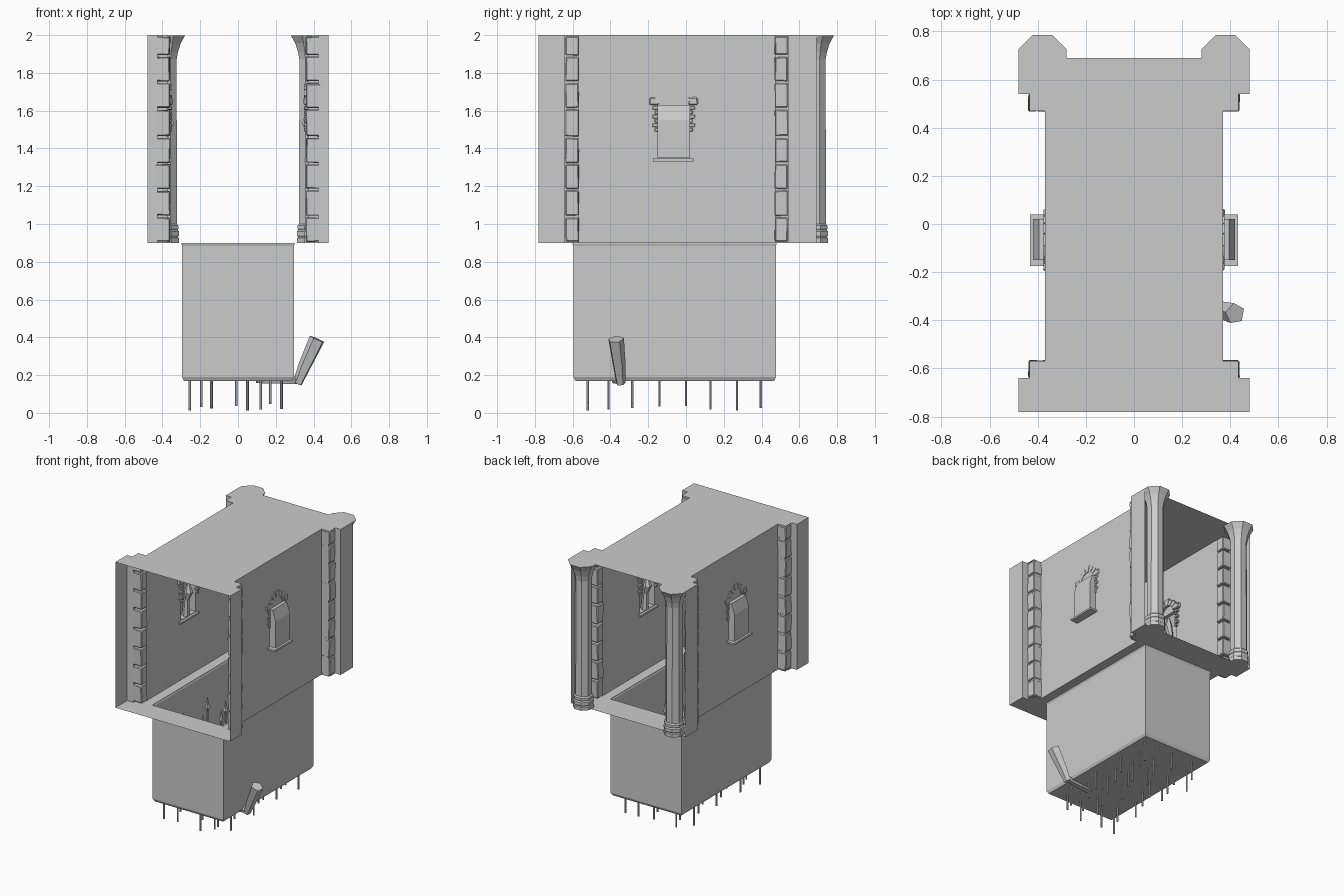
import bpy, math, random
from mathutils import Vector

if "Cube" in bpy.data.objects:
    bpy.data.objects.remove(bpy.data.objects["Cube"])
random.seed(4)


def mesh(name, verts, faces):
    me = bpy.data.meshes.new(name)
    me.from_pydata([tuple(v) for v in verts], [], faces)
    me.update()
    ob = bpy.data.objects.new(name, me)
    bpy.context.collection.objects.link(ob)
    return ob


def quads(name, quad_list):
    verts = [v for q in quad_list for v in q]
    faces, n = [], 0
    for q in quad_list:
        faces.append(tuple(range(n, n + len(q))))
        n += len(q)
    return mesh(name, verts, faces)


def box(name, lo, hi, bevel=0.0, jitter=0.0):
    c = [(a + b) / 2 for a, b in zip(lo, hi)]
    bpy.ops.mesh.primitive_cube_add(size=1, location=c)
    ob = bpy.context.object
    ob.name = name
    for v in ob.data.vertices:
        for i in range(3):
            v.co[i] = v.co[i] * abs(hi[i] - lo[i]) + random.uniform(-jitter, jitter)
    if bevel:
        m = ob.modifiers.new("chamfer", 'BEVEL')
        m.width, m.segments = bevel, 1
    return ob


def sweep(name, rings, sides, turn=0.0):
    """Faceted tube through (centre, radius) rings, capped at both ends."""
    axis = (Vector(rings[-1][0]) - Vector(rings[0][0])).normalized()
    q = axis.to_track_quat('Z', 'Y')
    verts, faces = [], []
    for c, r in rings:
        for k in range(sides):
            a = turn + math.tau * k / sides
            verts.append(Vector(c) + q @ Vector((r * math.cos(a), r * math.sin(a), 0)))
    for i in range(len(rings) - 1):
        for k in range(sides):
            j = (k + 1) % sides
            faces.append((i * sides + k, i * sides + j, (i + 1) * sides + j, (i + 1) * sides + k))
    faces.append(tuple(reversed(range(sides))))
    faces.append(tuple(range(len(verts) - sides, len(verts))))
    return mesh(name, verts, faces)


Z0, Z1 = 0.9, 2.0

# Ceiling
half = [(.48, -.78), (.48, -.64), (.435, -.64), (.435, -.57), (.37, -.57),
        (.37, .47), (.435, .47), (.435, .54), (.48, .54), (.48, .69)]
outline = half + [(-x, y) for x, y in reversed(half)]
mesh("ceiling", [(x, y, Z1) for x, y in outline], [tuple(range(len(outline)))])

# Corridor floor around the pit opening
rects = [(-.48, .48, -.78, -.64), (-.435, .435, -.64, -.6), (-.435, .435, .48, .54),
         (-.48, .48, .54, .69)]
rects += [(-.37, -.295, -.6, .48), (.295, .37, -.6, .48)]
quads("corridor_floor", [[(a, c, Z0), (b, c, Z0), (b, d, Z0), (a, d, Z0)] for a, b, c, d in rects])

# Open pit with a slightly wider rim and chamfered bottom
levels = [(0, Z0), (0, .892), (.004, .885), (0.004, .19), (.014, .17)]
pv, pf = [], []
for ins, z in levels:
    a, b, c = .3 - ins, -.6 + ins, .48 - ins
    pv += [(-a, b, z), (a, b, z), (a, c, z), (-a, c, z)]
for i in range(len(levels) - 1):
    for k in range(4):
        j = (k + 1) % 4
        pf.append((i * 4 + k, i * 4 + j, i * 4 + 4 + j, i * 4 + 4 + k))
n = len(pv)
pf.append((n - 4, n - 3, n - 2, n - 1))
mesh("pit", pv, pf)

# Spikes standing through the pit floor, with leaf-shaped points
row_y = [-.52, -.41, -.285, -.14, 0, .13, .27, .395]
for i, y in enumerate(row_y):
    xs = [-.255, -.14, .05, .17] if i % 2 == 0 else [-.195, -.01, .12, .23]
    for x in xs:
        b = random.uniform(.01, .06)
        t = b + random.uniform(.62, .7)
        sweep("spike", [((x, y, b), .007), ((x, y, t - .11), .007), ((x, y, t - .08), .016),
                        ((x, y, t), .001)], 6)

# Broken limb-like debris poking through the pit side
sweep("leaning_debris", [((.315, -.345, .155), .026), ((.355, -.355, .25), .036),
                         ((.42, -.372, .39), .044)], 5, .4)
sweep("lying_debris", [((.325, -.34, .17), .022), ((.1, -.37, .185), .034)], 5, .3)

for s in (-1, 1):
    side = "left" if s < 0 else "right"

    # Stepped end walls
    walls = []
    for path in (half[:5], half[5:]):
        for (ax, ay), (bx, by) in zip(path, path[1:]):
            # tuck the corner strips just inside the stone blocks
            f = lambda x: x - .008 if x == .435 else x
            walls.append([(s * f(ax), ay, Z0), (s * f(bx), by, Z0), (s * f(bx), by, Z1), (s * f(ax), ay, Z1)])

    # Long wall with the niche opening
    ys, zs = [-.57, -.15, .02, .47], [Z0, 1.35, 1.63, Z1]
    for i in range(3):
        for k in range(3):
            if (i, k) != (1, 1):
                walls.append([(s * .37, ys[i], zs[k]), (s * .37, ys[i + 1], zs[k]),
                              (s * .37, ys[i + 1], zs[k + 1]), (s * .37, ys[i], zs[k + 1])])
    quads(side + "_wall", walls)

    # Niche recess with a sloping back
    prof = [(.37, 1.35), (.42, 1.35), (.42, 1.55), (.395, 1.63), (.37, 1.63)]
    niche = [[(s * x, y, z) for x, z in prof] for y in (-.15, .02)]
    for (ax, az), (bx, bz) in zip(prof, prof[1:]):
        niche.append([(s * ax, -.15, az), (s * bx, -.15, bz), (s * bx, .02, bz), (s * ax, .02, az)])
    quads(side + "_niche", niche)
    box(side + "_niche_sill", (s * .352, -.175, 1.332), (s * .432, .04, 1.346))

    # Niche surround: small side stones, imposts and arch stones
    for e in (-1, 1):
        for k in range(6):
            z = 1.49 + k * .023
            w = .018 + .012 * (k % 2)
            y = -.065 + e * .083
            box(side + "_niche_stone", (s * .35, min(y, y + e * w), z),
                (s * .376, max(y, y + e * w), z + .019), .003, .001)
        y = -.065 + e * .102
        box(side + "_niche_impost", (s * .348, y - .026, 1.63), (s * .376, y + .026, 1.67), .006, .002)
    for k in range(7):
        a0, a1 = math.pi * (k + .06) / 7, math.pi * (k + .94) / 7
        pts = [(r * math.cos(a) * 1.05, r * math.sin(a) * .95) for r, a in
               ((.06, a0), (.102 + .012 * (k == 3), a0), (.102 + .012 * (k == 3), a1), (.06, a1))]
        av = [(s * x, -.065 + p, 1.635 + q) for x in (.35, .375) for p, q in pts]
        mesh(side + "_arch_stone", av, [(0, 1, 2, 3), (7, 6, 5, 4), (0, 4, 5, 1), (1, 5, 6, 2),
                                        (2, 6, 7, 3), (3, 7, 4, 0)])

    # Small faceted figure standing in the niche
    sweep(side + "_niche_figure", [((s * .39, -.065, 1.35), .028), ((s * .385, -.065, 1.47), .02),
                                   ((s * .365, -.065, 1.535), .03), ((s * .37, -.065, 1.6), .008)], 6)

    # Corner block stacks
    for y in (-.638, .47):
        edges = [.9, 1.04, 1.18, 1.32, 1.46, 1.61, 1.75, 1.89, 2.0]
        for a, b in zip(edges, edges[1:]):
            top = b - .004 if b < 2 else 1.994
            box(side + "_corner_block", (s * .36, y, a + .006), (s * .437, y + .07, top - .002), .005, .003)

    # Octagonal columns with ringed base and flared capital
    cp = [(.068, .9), (.068, .925), (.062, .93), (.068, .94), (.068, .96), (.061, .968),
          (.065, .975), (.065, .992), (.057, 1.0), (.055, 1.87), (.062, 1.91), (.076, 1.955), (.1, 1.999)]
    k = 1 / math.cos(math.pi / 8)
    sweep(side + "_column", [((s * .38, .684, z), r * k) for r, z in cp], 8, math.pi / 8)
